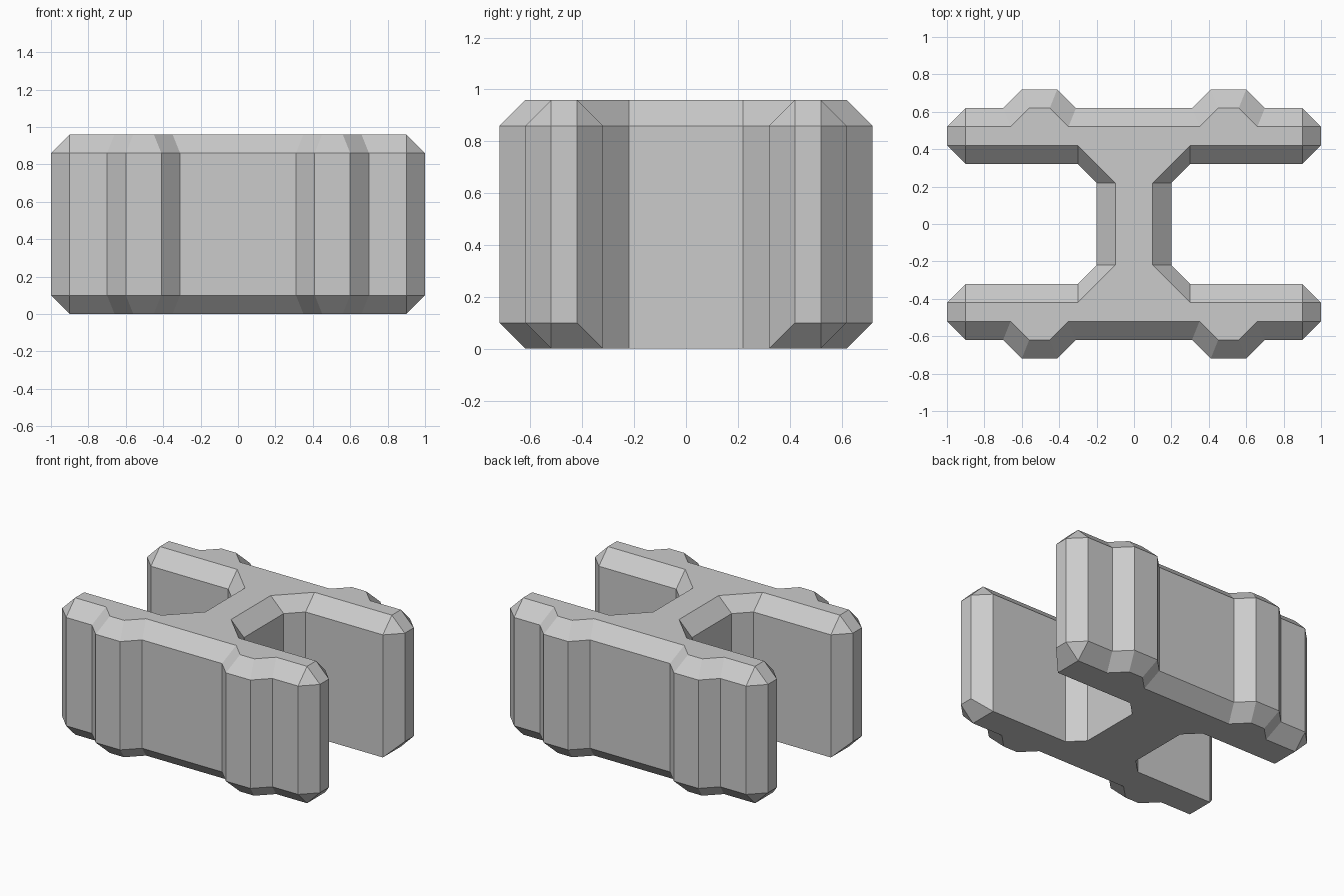
import bpy
import bmesh

cube = bpy.data.objects.get("Cube")
if cube:
    bpy.data.objects.remove(cube, do_unlink=True)

# One quarter of each outline, from the outer face round the flange end to the web
OUTER_WALL = [(.31, .62), (.41, .72), (.6, .72), (.7, .62), (.9, .62), (1, .52)]
INNER_WALL = [(1, .42), (.9, .32), (.3, .32), (.2, .22)]
OUTER_CAP = [(.35, .52), (.45, .62), (.56, .62), (.66, .52), (.9, .52), (.9, .52)]
INNER_CAP = [(.9, .42), (.9, .42), (.3, .42), (.1, .22)]
INNER_BASE = [(.9, .32), (.9, .32), (.3, .32), (.2, .22)]  # unbevelled underside


def full_loop(quarter):
    """Mirror a quarter outline in both axes into one closed loop."""
    half = quarter + [(x, -y) for x, y in reversed(quarter)]
    return half + [(-x, y) for x, y in reversed(half)]


# Stack the outlines: underside, wall foot, wall head, top
levels = [(0, OUTER_CAP + INNER_BASE), (.1, OUTER_WALL + INNER_WALL),
          (.86, OUTER_WALL + INNER_WALL), (.96, OUTER_CAP + INNER_CAP)]
bm = bmesh.new()
rings = [[bm.verts.new((x, y, z)) for x, y in full_loop(quarter)]
         for z, quarter in levels]
for low, high in zip(rings, rings[1:]):
    for i in range(len(low)):
        j = (i + 1) % len(low)
        bm.faces.new((low[i], low[j], high[j], high[i]))
bm.faces.new(rings[0])
bm.faces.new(rings[-1])

# Merge the clipped corners and clear edges lying within flat faces
bmesh.ops.remove_doubles(bm, verts=bm.verts, dist=.001)
bmesh.ops.dissolve_limit(bm, angle_limit=.01, verts=bm.verts, edges=bm.edges)
bmesh.ops.recalc_face_normals(bm, faces=bm.faces)
mesh = bpy.data.meshes.new("beam_block")
bm.to_mesh(mesh)
bm.free()

# Plain grey material
grey = bpy.data.materials.new("light grey")
grey.use_nodes = True
colour = (.6, .6, .6, 1)
grey.diffuse_color = colour
grey.node_tree.nodes["Principled BSDF"].inputs["Base Color"].default_value = colour
mesh.materials.append(grey)
bpy.context.collection.objects.link(bpy.data.objects.new("beam_block", mesh))
